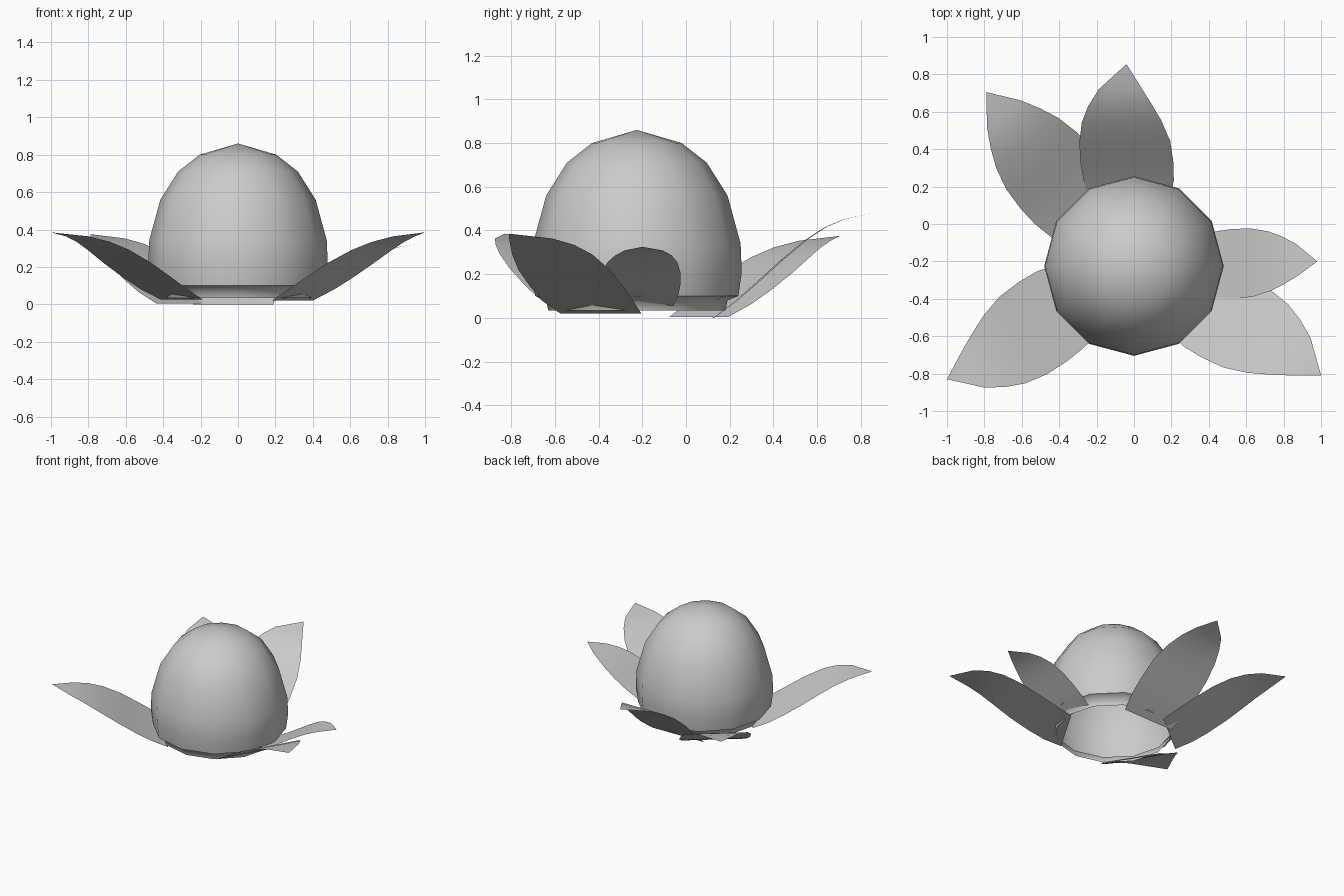
import bpy, bmesh, math
from mathutils import Vector

if "Cube" in bpy.data.objects:
    bpy.data.objects.remove(bpy.data.objects["Cube"])

C = (0.0, -0.225)   # centre of the bud


def finish(name, bm, angle):
    me = bpy.data.meshes.new(name)
    bm.to_mesh(me)
    bm.free()
    ob = bpy.data.objects.new(name, me)
    bpy.context.collection.objects.link(ob)
    bpy.ops.object.select_all(action='DESELECT')
    ob.select_set(True)
    bpy.context.view_layer.objects.active = ob
    bpy.ops.object.shade_smooth_by_angle(angle=math.radians(angle))
    return ob


# Bud: twelve-sided dome, open underneath, with a narrow neck
profile = [(0.405, 0.033), (0.415, 0.08), (0.465, 0.10), (0.48, 0.21), (0.475, 0.34),
           (0.415, 0.56), (0.32, 0.71), (0.205, 0.80)]
N = 12
bm = bmesh.new()
rings = []
for r, z in profile:
    rings.append([bm.verts.new((C[0] + r * math.cos(2 * math.pi * i / N),
                                C[1] + r * math.sin(2 * math.pi * i / N), z))
                  for i in range(N)])
for a, b in zip(rings, rings[1:]):
    for i in range(N):
        j = (i + 1) % N
        bm.faces.new((a[i], a[j], b[j], b[i]))
top = bm.verts.new((C[0], C[1], 0.86))
for i in range(N):
    bm.faces.new((rings[-1][i], rings[-1][(i + 1) % N], top))
finish("bud_dome", bm, 60)

# Leaf rows: length fraction, half width, sideways bend, height fraction
ROWS = [(0.0, 0.215, 0.0, 0.0), (0.14, 0.24, 0.0, 0.16), (0.27, 0.248, 0.006, 0.33),
        (0.43, 0.243, 0.014, 0.55), (0.58, 0.213, 0.025, 0.74), (0.70, 0.17, 0.03, 0.86),
        (0.82, 0.115, 0.028, 0.94)]


def leaf(name, base, tip, width=1.0, bend=1.0, cols=4):
    base, tip = Vector(base), Vector(tip)
    along = Vector((tip.x - base.x, tip.y - base.y, 0))
    side = Vector((-along.y, along.x, 0)).normalized()
    bm = bmesh.new()
    rows = []
    for t, w, s, h in ROWS:
        mid = base + along * t + Vector((0, 0, (tip.z - base.z) * h))
        rows.append([bm.verts.new(mid + side * width * (s * bend + w * (2 * k / cols - 1)))
                     for k in range(cols + 1)])
    for a, b in zip(rows, rows[1:]):
        for k in range(cols):
            bm.faces.new((a[k + 1], a[k], b[k], b[k + 1]))
    end = bm.verts.new(tip)
    for k in range(cols):
        bm.faces.new((rows[-1][k + 1], rows[-1][k], end))
    bmesh.ops.recalc_face_normals(bm, faces=bm.faces)
    if sum(f.normal.z for f in bm.faces) < 0:
        bmesh.ops.reverse_faces(bm, faces=bm.faces)
    finish(name, bm, 60)


# Five leaves around the bud
leaf("leaf_front_right", (0.29, -0.39, 0.02), (1.0, -0.81, 0.385))
leaf("leaf_front_left", (-0.30, -0.40, 0.025), (-1.0, -0.83, 0.385))
leaf("leaf_right", (0.37, -0.22, 0.055), (0.98, -0.20, 0.325), 0.75, 0.5)
leaf("leaf_back_left", (-0.27, 0.06, 0.005), (-0.79, 0.705, 0.375), 1.0, 0.0)
leaf("leaf_back", (-0.025, 0.125, 0.0), (-0.04, 0.855, 0.48), 1.0, 1.3)
